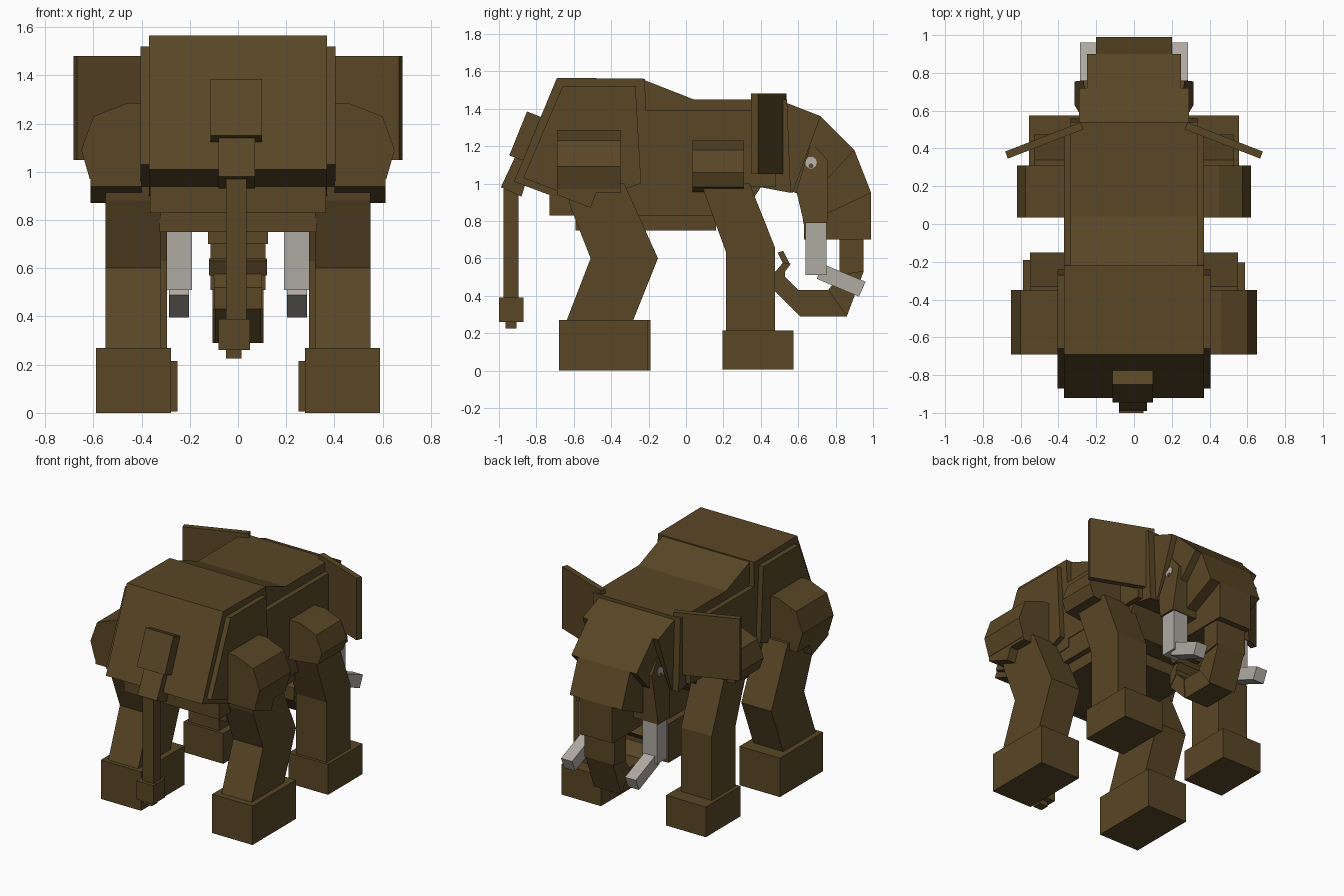
import bpy, bmesh, math
from mathutils import Vector


def material(name, col):
    m = bpy.data.materials.new(name)
    m.diffuse_color = (*col, 1)
    return m


HIDE = material("brown hide", (0.100, 0.062, 0.019))
IVORY = material("ivory", (0.43, 0.405, 0.365))


def finish(name, bm, mat):
    bmesh.ops.recalc_face_normals(bm, faces=bm.faces)
    me = bpy.data.meshes.new(name)
    bm.to_mesh(me)
    bm.free()
    me.materials.append(mat)
    ob = bpy.data.objects.new(name, me)
    bpy.context.collection.objects.link(ob)
    return ob


def loft(name, a, b, mat=HIDE):
    """Solid between two matching outlines."""
    bm = bmesh.new()
    va, vb = [bm.verts.new(p) for p in a], [bm.verts.new(p) for p in b]
    bm.faces.new(va)
    bm.faces.new(vb[::-1])
    n = len(a)
    for i in range(n):
        j = (i + 1) % n
        bm.faces.new((va[i], va[j], vb[j], vb[i]))
    return finish(name, bm, mat)


def side(name, pts, x0, x1, mat=HIDE):
    """Side outline (y, z) extruded across x."""
    return loft(name, [(x0, y, z) for y, z in pts], [(x1, y, z) for y, z in pts], mat)


def wide(name, pts, hw, mat=HIDE):
    return side(name, pts, -hw, hw, mat)


def rect(y0, y1, z0, z1):
    return [(y0, z0), (y1, z0), (y1, z1), (y0, z1)]


# Body: rump, rump panels, barrel, flank panels, belly steps
wide("rump", [(-0.69, 1.565), (-0.22, 1.56), (-0.2, 0.92), (-0.6, 0.89), (-0.92, 1.01)], 0.37)
wide("rump_panels", [(-0.66, 1.52), (-0.27, 1.52), (-0.24, 1.0), (-0.53, 0.9), (-0.87, 1.03)], 0.405)
wide("barrel", [(-0.24, 1.56), (0.04, 1.45), (0.54, 1.45), (0.56, 0.95),
                (0.40, 0.98), (0.3, 0.83), (-0.24, 0.83)], 0.335)
wide("flank_panels", rect(-0.25, 0.48, 0.98, 1.39), 0.37)
wide("upper_belly", rect(-0.73, 0.16, 0.83, 0.99), 0.365)
wide("lower_belly", rect(-0.59, 0.16, 0.75, 0.85), 0.325)

# Head: three wedge segments, tapering cheek and trunk root
wide("neck", [(0.46, 1.45), (0.54, 1.43), (0.72, 1.36), (0.57, 0.95), (0.46, 0.98)], 0.29)
wide("brow", [(0.70, 1.355), (0.72, 1.36), (0.90, 1.18), (0.66, 0.92), (0.56, 0.96)], 0.25)
wide("face", [(0.88, 1.18), (0.90, 1.18), (0.99, 0.95), (0.63, 0.78), (0.60, 0.95)], 0.2)
cheek = [(0.59, 0.96), (0.67, 1.22), (0.76, 1.12), (0.755, 0.79), (0.63, 0.79)]


def cheek_x(z):
    return 0.315 - 0.14 * (z - 0.79)


loft("cheeks", [(cheek_x(z), y, z) for y, z in cheek], [(-cheek_x(z), y, z) for y, z in cheek])
wide("trunk_root", [(0.63, 0.70), (0.99, 0.70), (0.99, 0.95), (0.63, 0.80)], 0.125)

# Trunk: curled chain of segments between outer and inner edges
outer = [(0.95, 0.72), (0.95, 0.53), (0.86, 0.29), (0.61, 0.29), (0.47, 0.43), (0.47, 0.52), (0.53, 0.59)]
inner = [(0.82, 0.72), (0.82, 0.51), (0.76, 0.43), (0.60, 0.43), (0.53, 0.50), (0.53, 0.53), (0.56, 0.57)]
widths = [0.115, 0.105, 0.09, 0.095, 0.10, 0.10]
for i, w in enumerate(widths):
    wide("trunk_segment", [outer[i], outer[i + 1], inner[i + 1], inner[i]], w)
wide("trunk_tip", [(0.52, 0.57), (0.555, 0.57), (0.52, 0.64), (0.49, 0.63)], 0.12)

# Tail: sloped base, link, strand and tuft
side("tail_base", [(-0.85, 1.385), (-0.76, 1.35), (-0.86, 1.12), (-0.945, 1.15)], -0.115, 0.10)
side("tail_link", [(-0.91, 1.15), (-0.82, 1.12), (-0.88, 0.93), (-0.99, 0.98)], -0.08, 0.07)
side("tail_strand", rect(-0.975, -0.895, 0.38, 0.97), -0.05, 0.035)
side("tail_tuft", rect(-1.0, -0.87, 0.26, 0.39), -0.08, 0.05)
side("tail_tip", rect(-0.965, -0.905, 0.225, 0.27), -0.05, 0.015)

# Paired parts
for s in (-1, 1):
    # Ears: thin plates swept back
    a, b = Vector((0.275, 0.52, 0)), Vector((0.675, 0.365, 0))
    n = Vector((b.y - a.y, a.x - b.x, 0)).normalized() * 0.02
    ear = [(s * p.x, p.y) for p in (a + n, b + n, b - n, a - n)]
    loft("ear", [(x, y, 1.05) for x, y in ear], [(x, y, 1.48) for x, y in ear])

    # Hips and shoulders: rounded in section across x
    hip = [(0.34, 1.285), (0.46, 1.285), (0.60, 1.23), (0.65, 1.09), (0.615, 0.97), (0.34, 0.97)]
    loft("hip", [(s * x, -0.69, z) for x, z in hip], [(s * x, -0.35, z) for x, z in hip])
    side("hip_wedge", [(-0.69, 1.0), (-0.69, 0.94), (-0.51, 0.87), (-0.48, 0.95), (-0.35, 0.95),
                       (-0.35, 1.0)], s * 0.40, s * 0.612)
    sh = [(0.33, 1.23), (0.45, 1.23), (0.575, 1.18), (0.62, 1.06), (0.59, 0.98), (0.33, 0.95)]
    loft("shoulder", [(s * x, 0.035, z) for x, z in sh], [(s * x, 0.31, z) for x, z in sh])

    # Hind leg with angled knee
    side("hind_leg", [(-0.64, 1.0), (-0.33, 1.0), (-0.15, 0.6), (-0.29, 0.25), (-0.645, 0.25),
                      (-0.51, 0.6), (-0.62, 0.88)], s * 0.32, s * 0.55)
    dy = 0.01 if s < 0 else -0.005
    side("hind_foot", rect(-0.675 + dy, -0.2 + dy, 0, 0.27), s * 0.278, s * 0.588)

    # Front leg
    side("front_leg", [(0.08, 1.0), (0.34, 1.0), (0.475, 0.66), (0.475, 0.2), (0.215, 0.2),
                       (0.215, 0.63)], s * 0.295, s * 0.53)
    side("front_foot", rect(0.195, 0.575, 0.005, 0.215), s * 0.25, s * 0.555)

    # Tusk: upright shaft and forward point
    side("tusk_shaft", rect(0.64, 0.75, 0.51, 0.80), s * 0.19, s * 0.302, IVORY)
    side("tusk_point", [(0.73, 0.57), (0.96, 0.475), (0.925, 0.395), (0.70, 0.49)],
         s * 0.203, s * 0.287, IVORY)

    # Eye: small disc with a dark pupil plate
    for name, r, z, lift, mat in (("eye", 0.032, 1.112, 0.004, IVORY), ("pupil", 0.013, 1.094, 0.007, HIDE)):
        ring = [(0.668 + r * math.cos(t * math.pi / 5), z + r * math.sin(t * math.pi / 5)) for t in range(10)]
        loft(name, [(s * (cheek_x(c) - 0.002), y, c) for y, c in ring],
             [(s * (cheek_x(c) + lift), y, c) for y, c in ring], mat)
